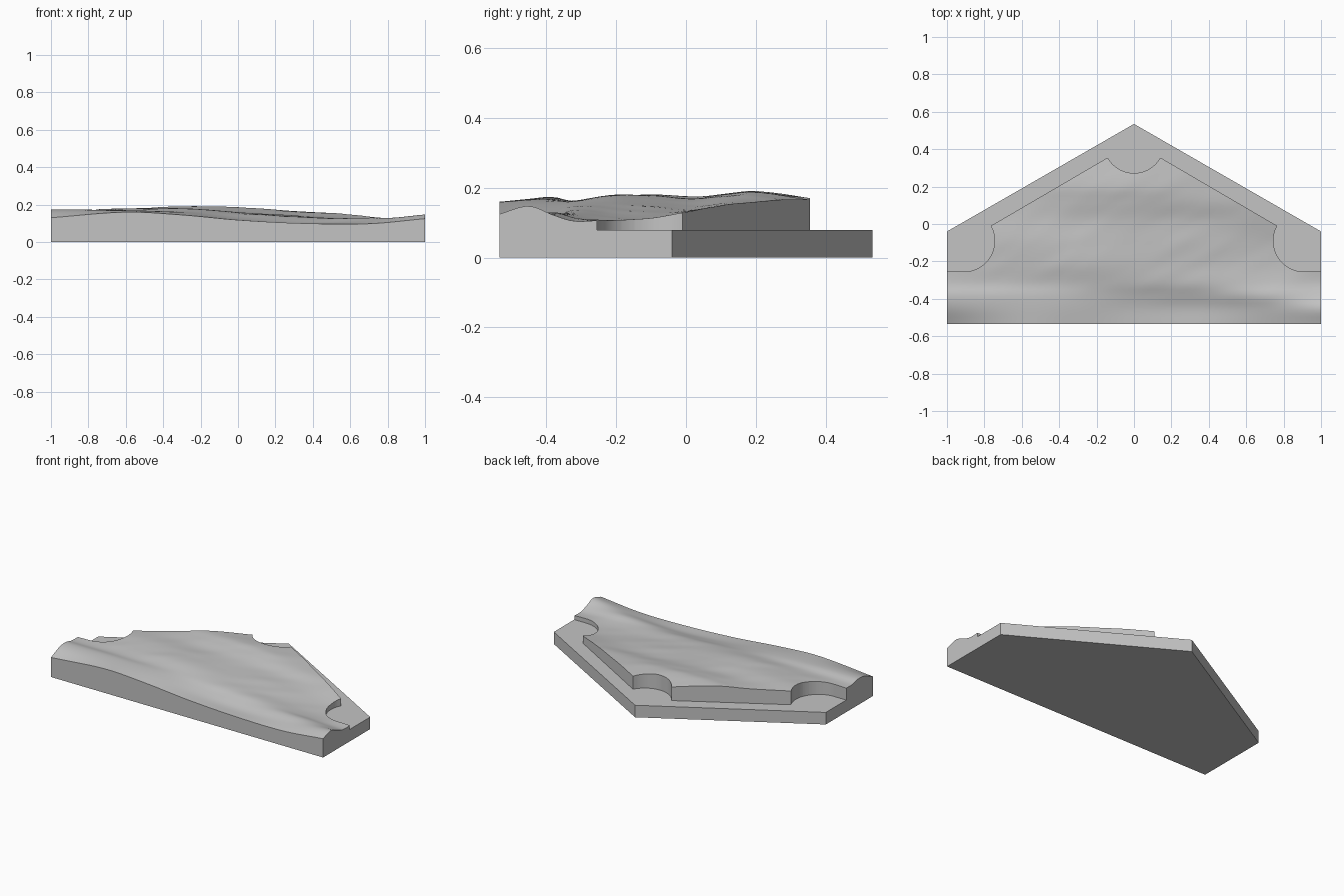
import bpy, bmesh, math
from mathutils import Vector, noise

if "Cube" in bpy.data.objects:
    bpy.data.objects.remove(bpy.data.objects["Cube"])

LEDGE = 0.08
FRONT = -0.535

# Control heights of the terrain: rows run front to back, columns left to right
XS = [-1, -0.6, -0.3, 0, 0.35, 0.7, 1]
YS = [FRONT, -0.45, -0.38, -0.32, -0.22, -0.1, 0.02, 0.12, 0.2, 0.36]
HEIGHTS = [
    [.130, .160, .145, .118, .100, .098, .125],
    [.166, .168, .155, .122, .102, .116, .148],
    [.174, .170, .160, .135, .120, .130, .122],
    [.160, .162, .163, .150, .133, .118, .105],
    [.160, .172, .178, .158, .132, .110, .110],
    [.165, .180, .178, .160, .138, .115, .115],
    [.165, .174, .172, .162, .140, .135, .135],
    [.170, .175, .184, .176, .160, .148, .140],
    [.172, .178, .191, .186, .163, .150, .140],
    [.170, .170, .170, .168, .160, .150, .140],
]


def spline(ts, vs, t):
    """Smooth cubic interpolation through unevenly spaced points."""
    n = len(ts)
    i = max(k for k in range(n - 1) if k == 0 or ts[k] <= t)

    def slope(k):
        a, b = max(k - 1, 0), min(k + 1, n - 1)
        return (vs[b] - vs[a]) / (ts[b] - ts[a])

    d = ts[i + 1] - ts[i]
    u = (t - ts[i]) / d
    return ((2*u**3 - 3*u**2 + 1) * vs[i] + (u**3 - 2*u**2 + u) * d * slope(i)
            + (3*u**2 - 2*u**3) * vs[i + 1] + (u**3 - u**2) * d * slope(i + 1))


def height(x, y):
    h = spline(YS, [spline(XS, row, x) for row in HEIGHTS], y)
    # fine wrinkles stretched along the diagonal, fading out to the front
    along, across = x * 0.85 + y * 0.5, y * 0.85 - x * 0.5
    fade = min(1, max(0, (y + 0.45) * 4))
    return h + 0.002 * fade * noise.noise(Vector((along * 4, across * 14, 0.5)))


def arc(cx, cy, r, a0, a1, n=24):
    return [(cx + r * math.cos(math.radians(a0 + (a1 - a0) * k / n)),
             cy + r * math.sin(math.radians(a0 + (a1 - a0) * k / n)))
            for k in range(n + 1)]


def is_outer(p):
    return abs(p.x) > 0.9999 or p.y < FRONT + 1e-4


def finish(bm, name, mat):
    me = bpy.data.meshes.new(name)
    bm.to_mesh(me)
    bm.free()
    me.materials.append(mat)
    ob = bpy.data.objects.new(name, me)
    bpy.context.collection.objects.link(ob)
    return ob


grey = bpy.data.materials.new("stone grey")
grey.diffuse_color = (0.55, 0.55, 0.55, 1)
grey.use_nodes = True
grey.node_tree.nodes["Principled BSDF"].inputs["Base Color"].default_value = grey.diffuse_color

# Inner boundary: right round bite, back tip bite, left round bite
right_bite = arc(0.91, -0.09, 0.165, 270, 151)
tip_bite = arc(0, 0.433, 0.161, -29, -151)
left_bite = [(-x, y) for x, y in reversed(right_bite)]
inner = [(1, -0.255)] + right_bite + tip_bite + left_bite + [(-1, -0.255)]

# Terrain: flat outline cut into a fine grid, raised, then walled down
bm = bmesh.new()
bm.faces.new([bm.verts.new((x, y, 0)) for x, y in
              [(-1, FRONT), (1, FRONT)] + inner])
cuts = [((-1 + k / 45, 0, 0), (1, 0, 0)) for k in range(1, 90)]
cuts += [((0, FRONT + k * 0.0185, 0), (0, 1, 0)) for k in range(1, 48)]
for co, no in cuts:
    bmesh.ops.bisect_plane(bm, geom=bm.verts[:] + bm.edges[:] + bm.faces[:],
                           dist=1e-5, plane_co=co, plane_no=no)
bm.normal_update()
for f in bm.faces:
    if f.normal.z < 0:
        f.normal_flip()
rim = [(l.vert, l.link_loop_next.vert) for e in bm.edges if e.is_boundary
       for l in e.link_loops]
for v in bm.verts:
    v.co.z = height(v.co.x, v.co.y)
feet = {}


def foot(v, z):
    if (v, z) not in feet:
        feet[v, z] = bm.verts.new((v.co.x, v.co.y, z))
    return feet[v, z]


for a, b in rim:
    z = 0 if is_outer(a.co) and is_outer(b.co) else LEDGE
    bm.faces.new((b, a, foot(a, z), foot(b, z)))
terrain = finish(bm, "terrain", grey)

# Base: ledge around the back, its outer walls and the whole underside
bm = bmesh.new()
back = [(1, -0.255), (1, -0.04), (0, 0.535), (-1, -0.04), (-1, -0.255)]
top = [bm.verts.new((x, y, LEDGE)) for x, y in back]
low = [bm.verts.new((x, y, 0)) for x, y in back]
bm.faces.new(top + [bm.verts.new((x, y, LEDGE)) for x, y in inner[-2:0:-1]])
for k in range(4):
    bm.faces.new((top[k + 1], top[k], low[k], low[k + 1]))
corners = [bm.verts.new((x, FRONT, 0)) for x in (-1, 1)]
bm.faces.new(list(reversed(low + corners)))
base = finish(bm, "base", grey)

# Smooth the landscape, keep the cut edges crisp
bpy.ops.object.select_all(action='DESELECT')
terrain.select_set(True)
bpy.context.view_layer.objects.active = terrain
bpy.ops.object.shade_smooth_by_angle(angle=math.radians(35))
